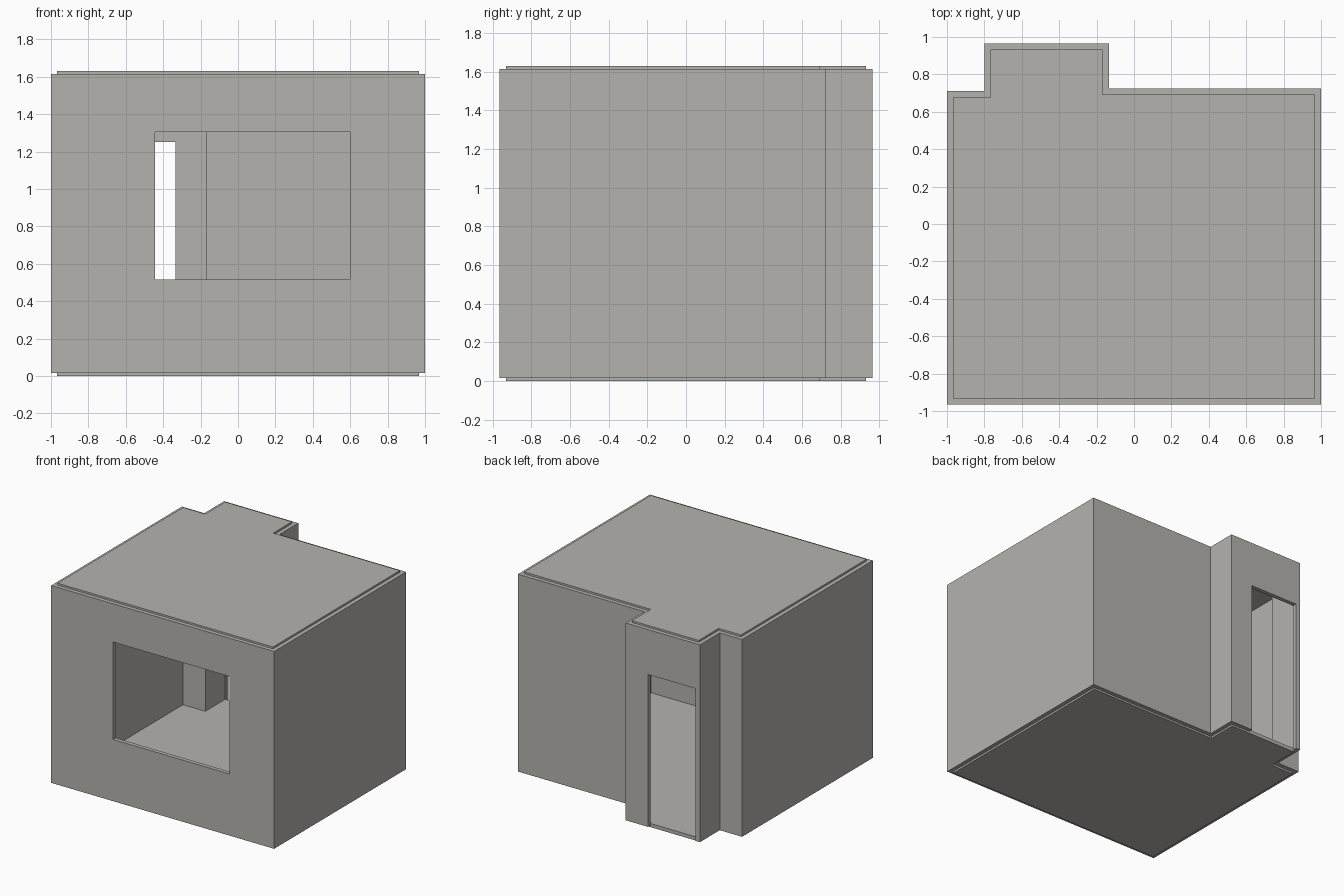
import bpy
import bmesh
from mathutils import Vector

if "Cube" in bpy.data.objects:
    bpy.data.objects.remove(bpy.data.objects["Cube"], do_unlink=True)

grey = bpy.data.materials.new("warm grey plaster")
grey.use_nodes = True
colour = (0.46, 0.45, 0.42, 1)
grey.diffuse_color = colour
grey.node_tree.nodes["Principled BSDF"].inputs["Base Color"].default_value = colour

# Room outline, counter-clockwise from above, with the entrance bay at the back
OUTLINE = [Vector(p) for p in (
    (-1, -0.965), (1, -0.965), (1, 0.725), (-0.135, 0.725),
    (-0.135, 0.965), (-0.8, 0.965), (-0.8, 0.71), (-1, 0.71))]
THICK = 0.033
SLAB = 0.03
WALL_LOW, WALL_HIGH, TOP = 0.015, 1.615, 1.63


def inset(loop, amount):
    """Move a right-angled outline inwards."""
    result = []
    for i, p in enumerate(loop):
        a = (p - loop[i - 1]).normalized()
        b = (loop[(i + 1) % len(loop)] - p).normalized()
        result.append(p + amount * Vector((-a.y - b.y, a.x + b.x)))
    return result


def finish(name, bm):
    bmesh.ops.recalc_face_normals(bm, faces=bm.faces)
    mesh = bpy.data.meshes.new(name)
    bm.to_mesh(mesh)
    bm.free()
    mesh.materials.append(grey)
    obj = bpy.data.objects.new(name, mesh)
    bpy.context.collection.objects.link(obj)
    return obj


def prism(name, loop, low, high):
    bm = bmesh.new()
    rings = [[bm.verts.new((p.x, p.y, z)) for p in loop] for z in (low, high)]
    for ring in rings:
        bm.faces.new(ring)
    for i in range(len(loop)):
        bm.faces.new((rings[0][i - 1], rings[0][i], rings[1][i], rings[1][i - 1]))
    return finish(name, bm)


def wall_shell(name, outer, inner, low, high):
    bm = bmesh.new()
    rings = [[bm.verts.new((p.x, p.y, z)) for p in loop]
             for loop, z in ((outer, low), (outer, high), (inner, high), (inner, low))]
    for k in range(4):
        a, b = rings[k - 1], rings[k]
        for i in range(len(outer)):
            bm.faces.new((a[i - 1], a[i], b[i], b[i - 1]))
    return finish(name, bm)


def cut_opening(target, x0, x1, y, z0, z1):
    """Cut a rectangular opening through the wall near depth y."""
    box = [Vector(p) for p in ((x0, y - 0.1), (x1, y - 0.1), (x1, y + 0.1), (x0, y + 0.1))]
    cutter = prism("opening_cutter", box, z0, z1)
    cutter.hide_render = True
    mod = target.modifiers.new("opening", "BOOLEAN")
    mod.operation = "DIFFERENCE"
    mod.solver = "EXACT"
    mod.object = cutter
    bpy.context.view_layer.objects.active = target
    bpy.ops.object.modifier_apply(modifier=mod.name)
    bpy.data.objects.remove(cutter, do_unlink=True)


# Walls with a front window and a back doorway
inner_outline = inset(OUTLINE, THICK)
walls = wall_shell("walls", OUTLINE, inner_outline, WALL_LOW, WALL_HIGH)
cut_opening(walls, -0.445, 0.6, -0.95, 0.515, 1.305)
cut_opening(walls, -0.76, -0.335, 0.95, -0.1, 1.25)

# Floor and ceiling slabs fitted inside the walls
prism("floor", inner_outline, 0, SLAB)
prism("ceiling", inner_outline, TOP - SLAB, TOP)
